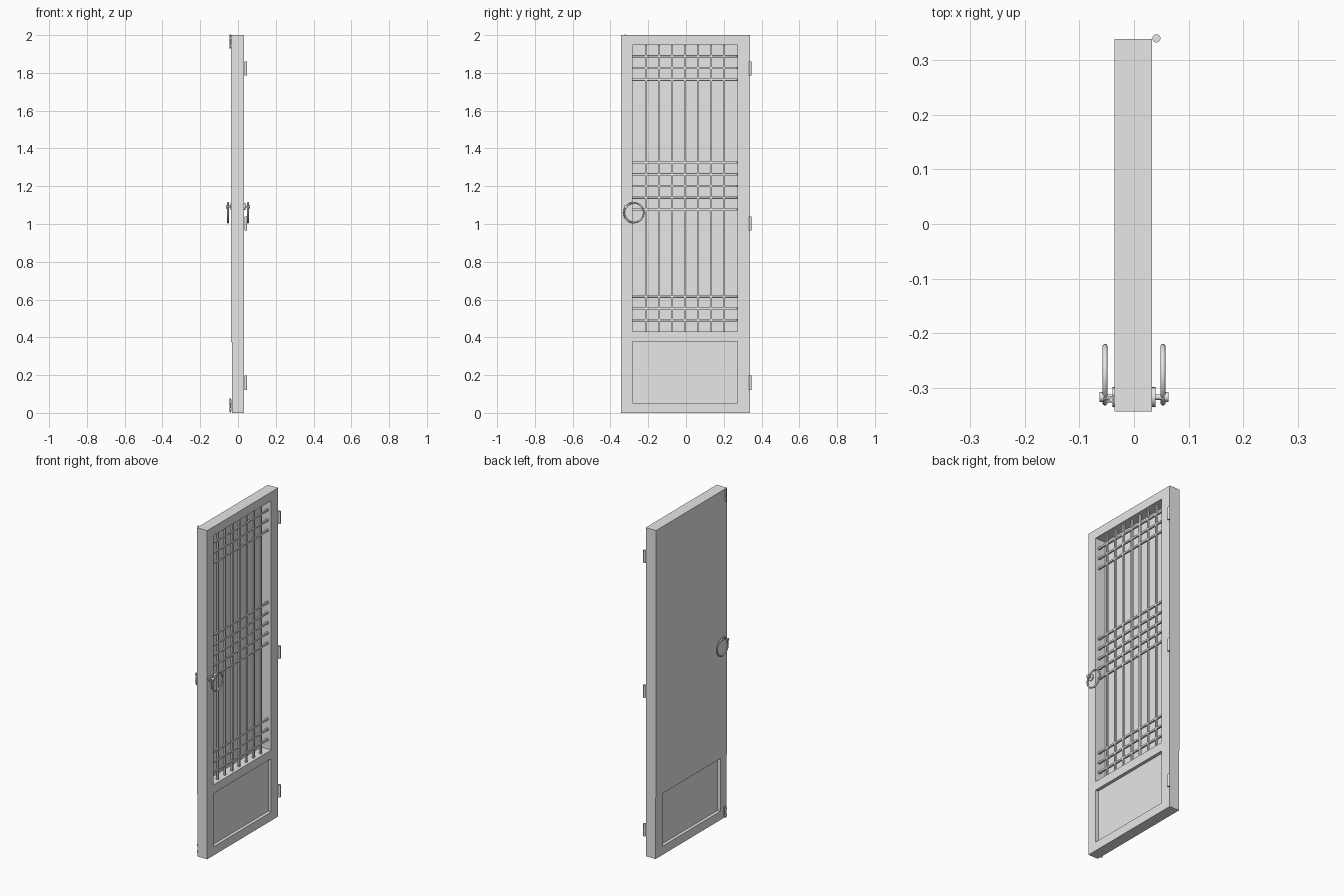
import bpy, bmesh, math
from mathutils import Matrix, Vector

old = bpy.data.objects.get("Cube")
if old:
    bpy.data.objects.remove(old, do_unlink=True)

GREY = (0.8, 0.8, 0.8, 1)
mat = bpy.data.materials.new("plain_grey")
mat.use_nodes = True
mat.diffuse_color = GREY
mat.node_tree.nodes["Principled BSDF"].inputs["Base Color"].default_value = GREY

# Overall door dimensions
Y0, Y1 = -0.343, 0.339           # leaf edges
IN0, IN1 = -0.283, 0.272         # opening edges
HALF = 0.033                     # half thickness
SILL0, SILL1, TIP = 0.377, 0.43, 0.03


def link(name, mesh):
    ob = bpy.data.objects.new(name, mesh)
    mesh.materials.append(mat)
    bpy.context.collection.objects.link(ob)
    return ob


def box(name, lo, hi, bevel=0):
    bm = bmesh.new()
    lo, hi = Vector(lo), Vector(hi)
    bmesh.ops.create_cube(bm, size=1, matrix=Matrix.Translation((lo + hi) / 2) @ Matrix.Diagonal((*(hi - lo), 1)))
    me = bpy.data.meshes.new(name)
    bm.to_mesh(me)
    bm.free()
    ob = link(name, me)
    if bevel:
        mod = ob.modifiers.new("Bevel", "BEVEL")
        mod.width = bevel
    return ob


def rod(name, centre, radius, length, axis="Z", sides=20):
    turn = Matrix.Rotation(math.pi / 2, 4, "Y") if axis == "X" else Matrix()
    bm = bmesh.new()
    bmesh.ops.create_cone(bm, cap_ends=True, segments=sides, radius1=radius, radius2=radius,
                          depth=length, matrix=Matrix.Translation(centre) @ turn)
    for f in bm.faces:
        f.smooth = len(f.verts) == 4
    for e in bm.edges:
        e.smooth = e.calc_face_angle(0) < 1
    me = bpy.data.meshes.new(name)
    bm.to_mesh(me)
    bm.free()
    return link(name, me)


def slab(name, outlines, half_depth):
    """Flat outlines in the y-z plane, with holes, thickened along x."""
    cu = bpy.data.curves.new(name + "_outline", "CURVE")
    cu.dimensions, cu.fill_mode, cu.extrude = "2D", "BOTH", half_depth
    for pts in outlines:
        sp = cu.splines.new("POLY")
        sp.points.add(len(pts) - 1)
        for p, (y, z) in zip(sp.points, pts):
            p.co = (y, z, 0, 1)
        sp.use_cyclic_u = True
    tmp = bpy.data.objects.new(name + "_outline", cu)
    bpy.context.collection.objects.link(tmp)
    dg = bpy.context.evaluated_depsgraph_get()
    me = bpy.data.meshes.new_from_object(tmp.evaluated_get(dg))
    bpy.data.objects.remove(tmp)
    me.transform(Matrix(((0, 0, 1, 0), (1, 0, 0, 0), (0, 1, 0, 0), (0, 0, 0, 1))))
    me.materials.clear()
    for f in me.polygons:
        f.use_smooth = False
    return link(name, me)


# Frame with pointed notches that receive the middle rail
mid = (SILL0 + SILL1) / 2
right_side = [(IN1, 0.053), (IN1, SILL0), (IN1 + TIP, mid), (IN1, SILL1), (IN1, 1.947)]
left_side = [(IN0 + IN1 - y, z) for y, z in reversed(right_side)]
slab("door_frame", [[(Y0, 0), (Y1, 0), (Y1, 2), (Y0, 2)], right_side + left_side], HALF)
slab("middle_rail", [right_side[1:4] + left_side[1:4]], HALF)

# Lower panel and the sheet covering the back of the lattice
box("lower_panel", (-0.014, IN0, 0.053), (0.014, IN1, SILL0))
box("back_sheet", (-HALF - 0.003, Y0, 0.376), (-HALF, Y1, 2))

# Lattice bars
W = 0.006
BAR_X = 0.011
for i in range(7):
    y = -0.005 + (i - 3) * 0.0688
    box(f"lattice_upright_{i + 1}", (BAR_X - W, y - W, SILL1), (BAR_X + W, y + W, 1.947), 0.001)
rows = [(0.491, 3), (1.077, 5), (1.764, 3)]
for g, (start, count) in enumerate(rows):
    for i in range(count):
        z = start + i * 0.062
        box(f"lattice_crossbar_{g + 1}_{i + 1}", (BAR_X - W, IN0, z - W), (BAR_X + W, IN1, z + W), 0.001)

# Hinge barrels
for i, z in enumerate((0.159, 1.003, 1.823)):
    rod(f"hinge_{i + 1}", (0.041, 0.34, z), 0.0075, 0.076)

# Ring pulls on both faces
KY, KZ = -0.317, 1.092
for side, s in (("inner", 1), ("outer", -1)):
    rod(f"{side}_rose", (s * 0.036, KY, KZ), 0.018, 0.006, "X")
    rod(f"{side}_pull_stem", (s * 0.048, KY, KZ), 0.005, 0.028, "X")
    rod(f"{side}_pull_knob", (s * 0.059, KY, KZ), 0.009, 0.008, "X")
    bpy.ops.mesh.primitive_torus_add(location=(s * 0.053, -0.276, 1.06), rotation=(0, math.pi / 2, 0),
                                     major_radius=0.052, minor_radius=0.0045,
                                     major_segments=40, minor_segments=10)
    ring = bpy.context.object
    ring.name = f"{side}_pull_ring"
    ring.data.materials.append(mat)
    bpy.ops.object.shade_smooth()

# Slide bolts at the top and bottom of the back
for side, z in (("top", 1.965), ("bottom", 0.04)):
    rod(f"{side}_bolt", (-0.042, -0.322, z), 0.004, 0.074)
    box(f"{side}_bolt_plate", (-0.038, -0.332, z - 0.03), (-0.035, -0.312, z + 0.03))
    for i, dz in enumerate((-0.02, 0.02)):
        box(f"{side}_bolt_keeper_{i + 1}", (-0.048, -0.328, z + dz - 0.005), (-0.037, -0.316, z + dz + 0.005))
